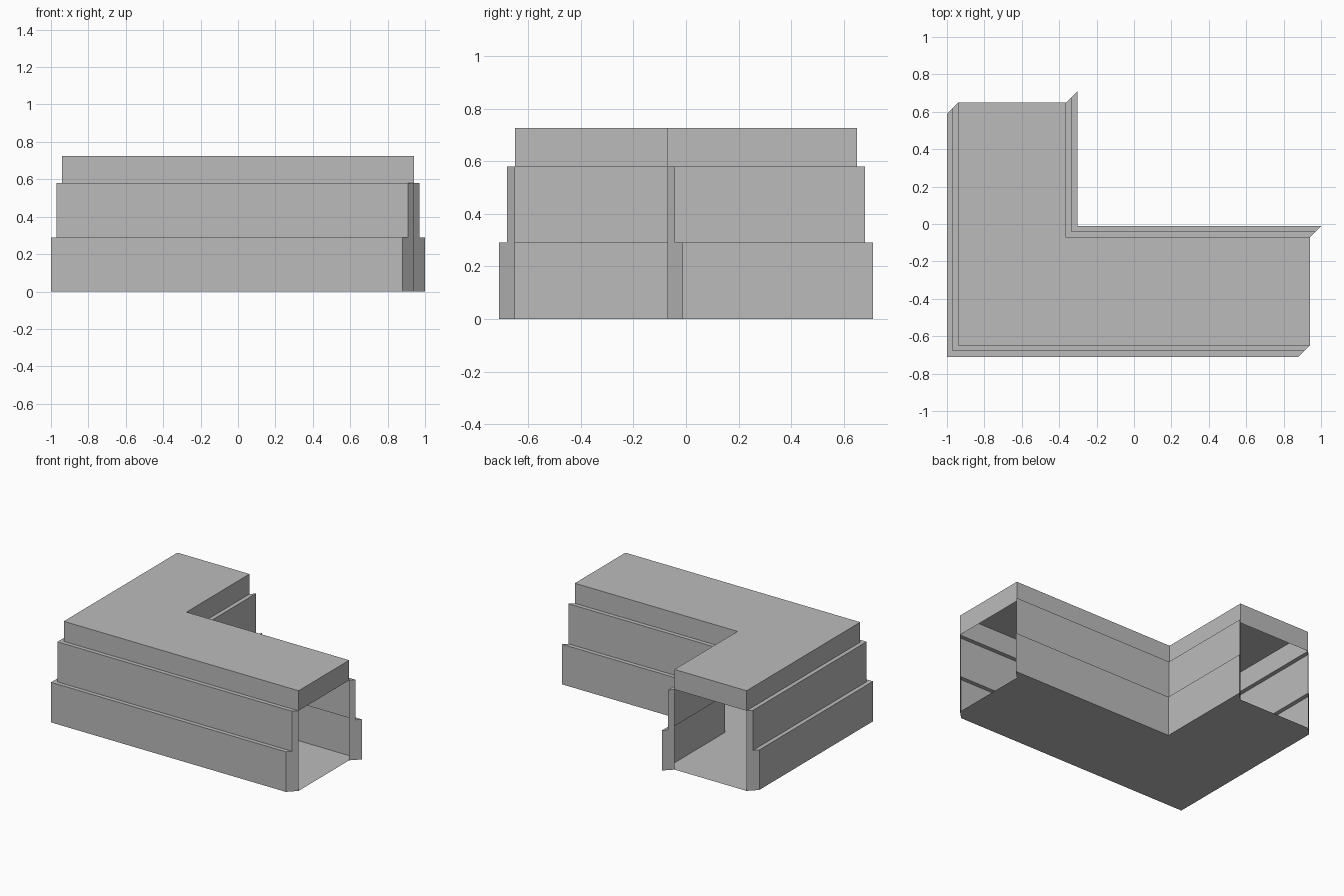
import bpy, bmesh

if "Cube" in bpy.data.objects:
    bpy.data.objects.remove(bpy.data.objects["Cube"])

# Stepped wall profile: (outward offset, height), bottom to top
PROFILE = [(0.06, 0.0), (0.06, 0.29), (0.03, 0.29),
           (0.03, 0.58), (0.0, 0.58), (0.0, 0.725)]
X0, X1, Y0, Y1 = -0.94, 0.94, -0.65, 0.65
NX, NY = -0.363, -0.071          # inner corner of the L


def outer_chain(d):
    return [(X0 - d, Y1 - d), (X0 - d, Y0 - d), (X1 - d, Y0 - d)]


def inner_chain(d):
    return [(X1 + d, NY + d), (NX + d, NY + d), (NX + d, Y1 + d)]


bm = bmesh.new()


def face(points):
    return bm.faces.new([bm.verts.new(p) for p in points])


# Thin stepped walls swept along both sides of the L
for chain in (outer_chain, inner_chain):
    for (d0, z0), (d1, z1) in zip(PROFILE, PROFILE[1:]):
        a, b = chain(d0), chain(d1)
        for i in range(2):
            face([(*a[i], z0), (*a[i + 1], z0), (*b[i + 1], z1), (*b[i], z1)])
    # Diagonal caps closing the wall ends
    for i in (0, 2):
        pts = [(*chain(d)[i], z) for d, z in PROFILE[:5]]
        face(pts + [(*chain(0)[i], 0.0)])

# Fascia above each open end
o, n = outer_chain(0), inner_chain(0)
for p, q in ((o[2], n[0]), (n[2], o[0])):
    face([(*p, 0.58), (*q, 0.58), (*q, 0.725), (*p, 0.725)])

# Flat roof
face([(*p, 0.725) for p in o + n])

# Floor, including the mitred wall ends
fo, fn = outer_chain(0.06), inner_chain(0.06)
face([(*p, 0.0) for p in fo + [o[2], n[0]] + fn + [n[2], o[0]]])

bmesh.ops.remove_doubles(bm, verts=bm.verts[:], dist=0.0005)
bmesh.ops.recalc_face_normals(bm, faces=bm.faces[:])
mesh = bpy.data.meshes.new("stepped_corner_shell")
bm.to_mesh(mesh)
bm.free()

mat = bpy.data.materials.new("plain grey")
mat.diffuse_color = (0.5, 0.5, 0.5, 1.0)
mat.use_nodes = True
mat.node_tree.nodes["Principled BSDF"].inputs["Base Color"].default_value = mat.diffuse_color
mesh.materials.append(mat)
obj = bpy.data.objects.new("stepped_corner_shell", mesh)
bpy.context.collection.objects.link(obj)
